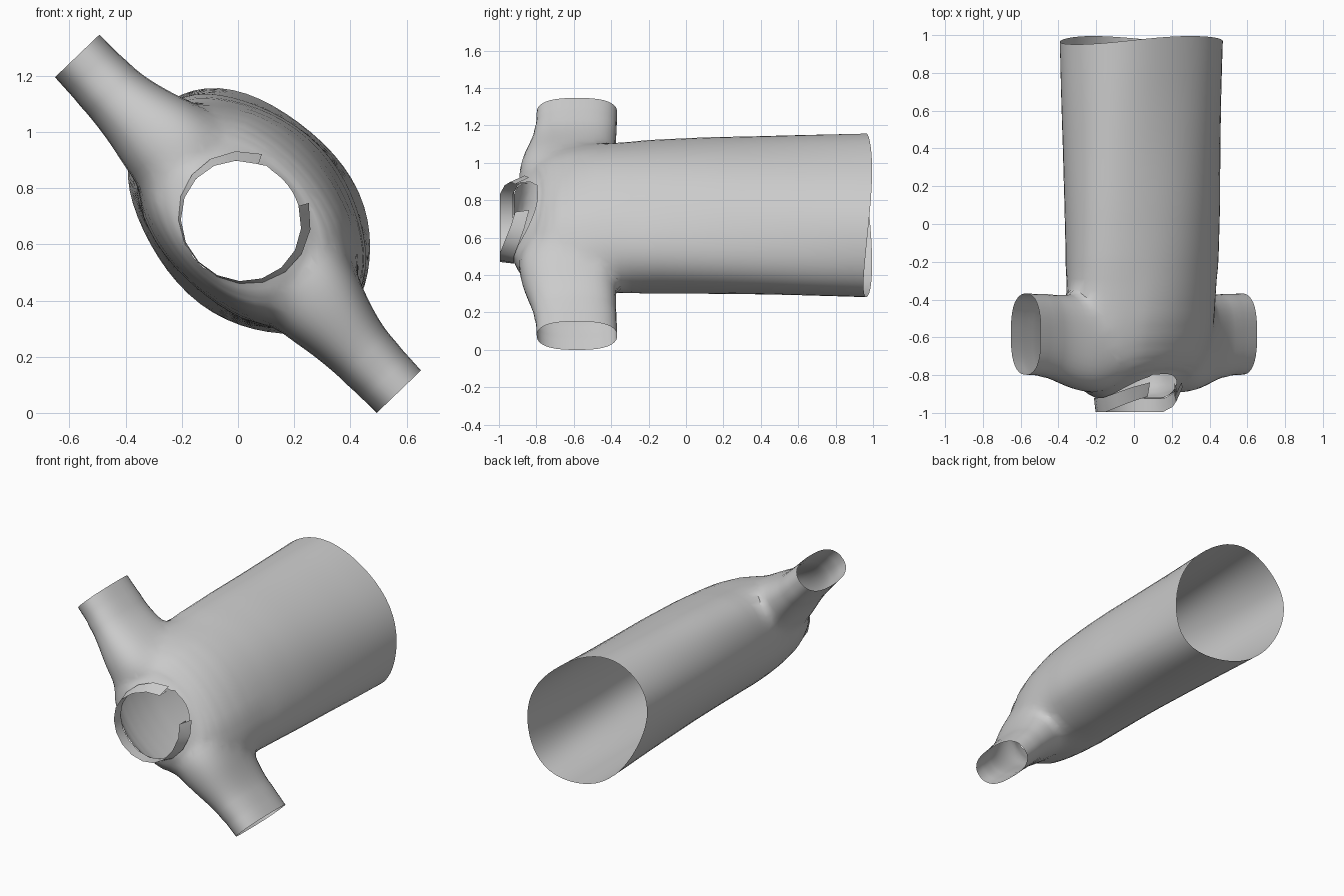
import bpy, bmesh, math

if "Cube" in bpy.data.objects:
    bpy.data.objects.remove(bpy.data.objects["Cube"])

# Garment frame: u = sleeve direction, v = chest direction, y = neck to hem
CU, SU, CV, SV, ZC = 0.69, 0.72, 0.72, 0.69, 0.673
SEG = 56
NECK_U, NECK_V, NECK_C = 0.22, 0.21, 0.015


def place(u, y, v):
    return (CU * u + CV * v, y, ZC - SU * u + SV * v)


def local(co):
    x, z = co.x, co.z - ZC
    d = CU * SV + CV * SU
    return (SV * x - CV * z) / d, co.y, (SU * x + CU * z) / d


def spow(c, n):
    return math.copysign(abs(c) ** (2 / n), c)


def neck_dip(v):
    return 0.13 * (max(v, 0) / 0.23) ** 1.3


def densify(rows, n):
    """Insert evenly blended rows so the mesh is fine enough to soften."""
    out = []
    for a, b in zip(rows, rows[1:]):
        out += [[p + (q - p) * k / n for p, q in zip(a, b)] for k in range(n)]
    return out + [list(rows[-1])]


def make_object(name, bm):
    bmesh.ops.recalc_face_normals(bm, faces=bm.faces)
    me = bpy.data.meshes.new(name)
    bm.to_mesh(me)
    bm.free()
    ob = bpy.data.objects.new(name, me)
    bpy.context.collection.objects.link(ob)
    return ob


def loft(name, rings):
    bm = bmesh.new()
    loops = [[bm.verts.new(p) for p in r] for r in rings]
    for a, b in zip(loops, loops[1:]):
        for i in range(len(a)):
            j = (i + 1) % len(a)
            bm.faces.new((a[i], a[j], b[j], b[i]))
    bm.faces.new(loops[0])
    bm.faces.new(loops[-1])
    return make_object(name, bm)


# Torso: y, half width, chest offset, half depth, neckline dip weight
levels = [(0.97, .50, .06, .36, 0), (0.7, .495, .06, .35, 0), (0.4, .487, .061, .342, 0),
          (0.1, .482, .062, .336, 0), (-0.15, .475, .058, .33, 0), (-0.37, .47, .05, .322, 0),
          (-0.5, .47, .043, .314, 0), (-0.62, .465, .034, .298, .05), (-0.72, .45, .025, .279, .17),
          (-0.80, .42, .018, .26, .4), (-0.865, .36, .016, .24, .7),
          (-0.90, .285, .015, .222, .93), (-0.92, NECK_U, NECK_C, NECK_V, 1)]
neck_tube = [(-1.06, NECK_U, NECK_C, NECK_V, 0)]
rings = []
for y, a, c, b, w in densify(levels, 3) + neck_tube:
    ring = []
    fold = 0.012 * min(max((y + 0.75) / 0.3, 0), 1)
    for i in range(SEG):
        t = 2 * math.pi * i / SEG
        r = 1 + fold * math.sin(5 * t + 2 * y)
        v = c + b * r * math.sin(t)
        ring.append(place(a * r * math.cos(t), y + w * neck_dip(v), v))
    rings.append(ring)
shirt = loft("shirt_body", rings)

# Sleeves, mirrored: u, centre y, half height, half depth, v offset
stations = [(.15, -.60, .19, .16, .02), (.31, -.632, .27, .185, .02), (.42, -.63, .258, .172, .015),
            (.52, -.615, .245, .142, .008), (.62, -.598, .228, .122, 0), (.73, -.586, .216, .113, 0),
            (.83, -.583, .215, .11, 0)]
for side in (-1, 1):
    rings = []
    for u, cy, hy, hv, ov in densify(stations, 3):
        rings.append([place(side * u, cy + hy * spow(math.cos(t), 2.7), ov + hv * spow(math.sin(t), 2.3))
                      for t in (2 * math.pi * (i + .5) / 36 for i in range(36))])
    sleeve = loft("sleeve_helper", rings)
    mod = shirt.modifiers.new("join_sleeve", 'BOOLEAN')
    mod.operation, mod.solver, mod.object = 'UNION', 'EXACT', sleeve
    bpy.context.view_layer.objects.active = shirt
    bpy.ops.object.modifier_apply(modifier=mod.name)
    bpy.data.objects.remove(sleeve)

# Open the hem, cuffs and neck
bm = bmesh.new()
bm.from_mesh(shirt.data)
openings = []
for f in bm.faces:
    u, y, v = local(f.calc_center_median())
    in_neck = (u / NECK_U) ** 2 + ((v - NECK_C) / NECK_V) ** 2 < 1.005
    if y > 0.969 or abs(u) > 0.829 or (y < -0.7 and in_neck):
        openings.append(f)
bmesh.ops.delete(bm, geom=openings, context='FACES')

# Blend the armhole seams and give the hem its wave
bmesh.ops.remove_doubles(bm, verts=bm.verts, dist=0.012)
seam = []
for vert in bm.verts:
    u, y, v = local(vert.co)
    if y > 0.965:
        vert.co.y = 0.995 - 0.045 * (u / 0.5) ** 2
    elif -0.95 < y < -0.25 and 0.26 < abs(u) < 0.66 and not vert.is_boundary:
        seam.append(vert)
for _ in range(7):
    bmesh.ops.smooth_vert(bm, verts=seam, factor=0.5, use_axis_x=True, use_axis_y=True, use_axis_z=True)
bmesh.ops.recalc_face_normals(bm, faces=bm.faces)
bm.to_mesh(shirt.data)
bm.free()

# Stand-up collar band with a gap at the front
bm = bmesh.new()
prev = None
n = 14
for i in range(n + 1):
    t = math.radians(118 + 304 * i / n)
    c, s = math.cos(t), math.sin(t)
    flare = 0.022 + 0.018 * s
    v = NECK_C + NECK_V * s
    base = -0.92 + neck_dip(v) * 0.75
    low = bm.verts.new(place((NECK_U + flare) * c, base, NECK_C + (NECK_V + flare) * s))
    top = bm.verts.new(place(NECK_U * c, base - 0.075, v))
    inner = bm.verts.new(place(NECK_U * c, base - 0.005, v))
    cur = (low, top, inner)
    if prev:
        for k in range(2):
            bm.faces.new((prev[k], cur[k], cur[k + 1], prev[k + 1]))
    prev = cur
collar = make_object("collar", bm)

for ob in (shirt, collar):
    bpy.ops.object.select_all(action='DESELECT')
    ob.select_set(True)
    bpy.context.view_layer.objects.active = ob
    bpy.ops.object.shade_smooth_by_angle(angle=math.radians(40))
